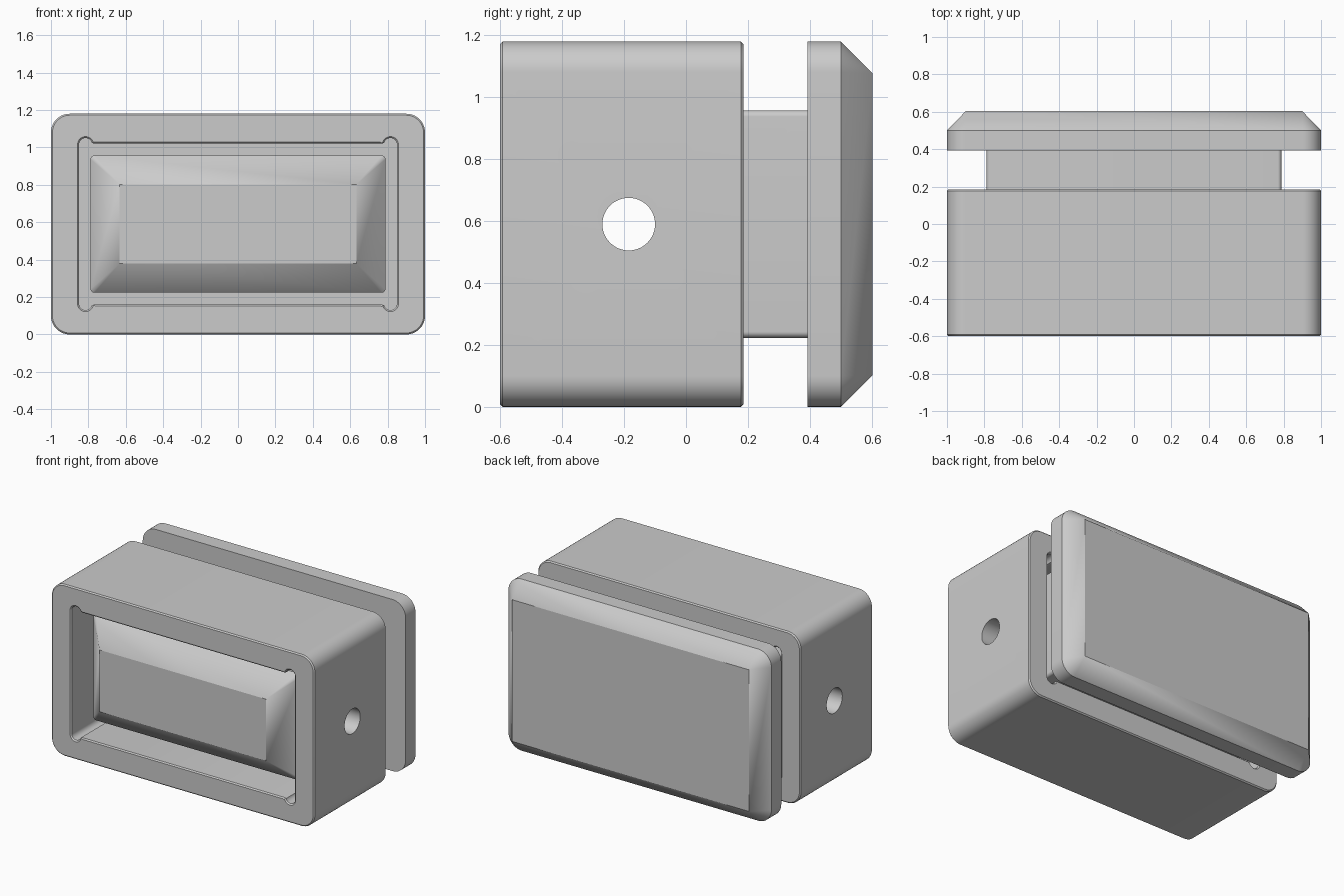
import bpy, bmesh, math

if "Cube" in bpy.data.objects:
    bpy.data.objects.remove(bpy.data.objects["Cube"])

MID = 0.59          # height of the centre line
HOLE_Y = -0.185     # pin hole position along the depth

grey = bpy.data.materials.new("plain grey")
grey.diffuse_color = (0.6, 0.6, 0.6, 1)
grey.use_nodes = True
grey.node_tree.nodes["Principled BSDF"].inputs["Base Color"].default_value = grey.diffuse_color


def mirrored(q):
    """Complete an outline from its upper right quarter."""
    return (q + [(-x, z) for x, z in reversed(q)] + [(-x, -z) for x, z in q]
            + [(x, -z) for x, z in reversed(q)])


def arc(cx, cz, r, end, n):
    return [(cx + r * math.cos(math.radians(end * i / n)),
             cz + r * math.sin(math.radians(end * i / n))) for i in range(n + 1)]


def rounded(w, h, r):
    return mirrored(arc(w - r, h - r, r, 90, 10))


def relieved(d):
    """Opening with round corner reliefs, grown by d."""
    return mirrored(arc(0.815, 0.425, 0.035 + d, 165, 14) + [(0.77 - d, 0.43 + d)])


def loft(name, sections):
    """Solid through (y, outline) sections from front to back."""
    bm = bmesh.new()
    rings = [[bm.verts.new((x, y, z + MID)) for x, z in pts] for y, pts in sections]
    n = len(rings[0])
    for a, b in zip(rings, rings[1:]):
        for i in range(n):
            j = (i + 1) % n
            bm.faces.new((a[i], a[j], b[j], b[i]))
    bm.faces.new(rings[0])
    bm.faces.new(rings[-1])
    bmesh.ops.remove_doubles(bm, verts=bm.verts, dist=1e-5)
    bmesh.ops.recalc_face_normals(bm, faces=bm.faces)
    me = bpy.data.meshes.new(name)
    bm.to_mesh(me)
    bm.free()
    me.materials.append(grey)
    ob = bpy.data.objects.new(name, me)
    bpy.context.collection.objects.link(ob)
    return ob


def activate(ob):
    bpy.ops.object.select_all(action='DESELECT')
    ob.select_set(True)
    bpy.context.view_layer.objects.active = ob


def cut(ob, cutter):
    cutter.hide_render = True
    mod = ob.modifiers.new("cut", 'BOOLEAN')
    mod.operation, mod.solver, mod.object = 'DIFFERENCE', 'EXACT', cutter
    activate(ob)
    bpy.ops.object.modifier_apply(modifier=mod.name)


# Outer sleeve with slightly chamfered ends
e = 0.008
small, full = rounded(1 - e, 0.59 - e, 0.1 - e), rounded(1, 0.59, 0.1)
sleeve = loft("sleeve", [(-0.6, small), (-0.6 + e, full), (0.185 - e, full), (0.185, small)])

# Plug: tapered nose, straight shank, wide chamfered end cap
shank = rounded(0.788, 0.367, 0.02)
plug = loft("plug", [(-0.6, rounded(0.633, 0.212, 0)), (-0.445, shank), (0.393, shank),
                     (0.393, full), (0.5, full), (0.603, rounded(0.9, 0.487, 0))])

# Opening through the sleeve, flared at both ends
opening = loft("opening_cutter", [(-0.61, relieved(0.018)), (-0.592, relieved(0)),
                                  (0.177, relieved(0)), (0.195, relieved(0.018))])
cut(sleeve, opening)

# Pin hole across sleeve and plug
bpy.ops.mesh.primitive_cylinder_add(vertices=48, radius=0.085, depth=3,
                                    location=(0, HOLE_Y, MID), rotation=(0, math.pi / 2, 0))
pin = bpy.context.object
pin.name = "pin_hole_cutter"
pin.data.materials.append(grey)
for ob in (sleeve, plug):
    cut(ob, pin)
for helper in (opening, pin):
    bpy.data.objects.remove(helper)

for ob in (sleeve, plug):
    activate(ob)
    bpy.ops.object.shade_smooth_by_angle(angle=math.radians(30))
